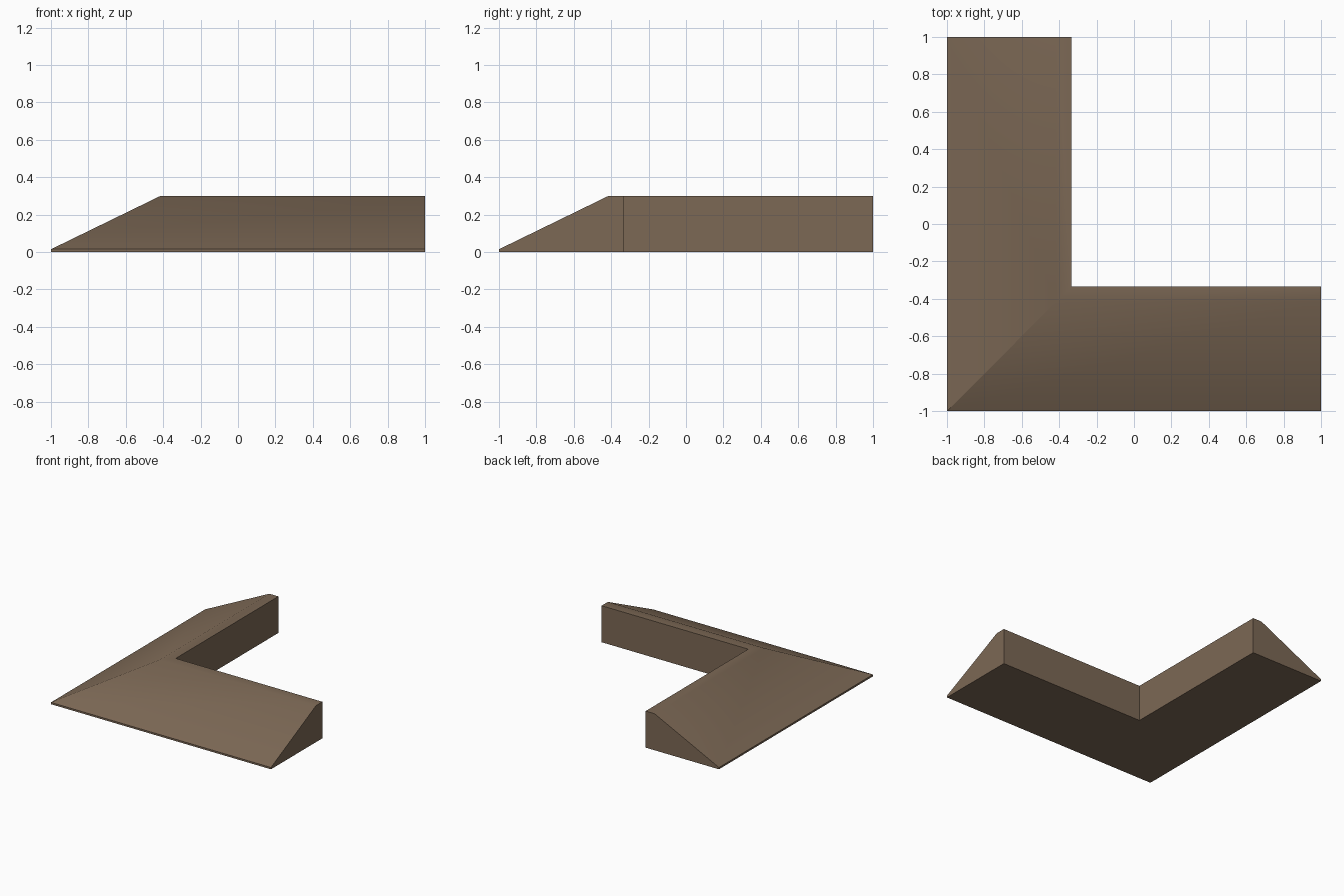
import bpy, bmesh, math

if "Cube" in bpy.data.objects:
    bpy.data.objects.remove(bpy.data.objects["Cube"])

# Ramp profile: (distance from outer edge, height)
PROFILE = [(0, 0), (0, 0.015), (0.585, 0.30), (0.667, 0.30), (0.667, 0)]

mat = bpy.data.materials.new("brown")
mat.diffuse_color = (0.2, 0.138, 0.09, 1)
mat.use_nodes = True
mat.node_tree.nodes["Principled BSDF"].inputs["Base Color"].default_value = mat.diffuse_color

# L-shaped corner roof: profile swept along both arms with a mitred corner
bm = bmesh.new()
stations = [
    [bm.verts.new((-1 + d, 1, z)) for d, z in PROFILE],
    [bm.verts.new((-1 + d, -1 + d, z)) for d, z in PROFILE],
    [bm.verts.new((1, -1 + d, z)) for d, z in PROFILE],
]
n = len(PROFILE)
for a, b in zip(stations, stations[1:]):
    for i in range(n):
        j = (i + 1) % n
        bm.faces.new((a[i], b[i], b[j], a[j]))
# Flat end caps
bm.faces.new(stations[0])
bm.faces.new(stations[2][::-1])
bmesh.ops.recalc_face_normals(bm, faces=bm.faces)

mesh = bpy.data.meshes.new("corner_ramp")
bm.to_mesh(mesh)
bm.free()
mesh.materials.append(mat)
obj = bpy.data.objects.new("corner_ramp", mesh)
bpy.context.collection.objects.link(obj)
bpy.context.view_layer.objects.active = obj
obj.select_set(True)
bpy.ops.object.shade_smooth_by_angle(angle=math.radians(30))
